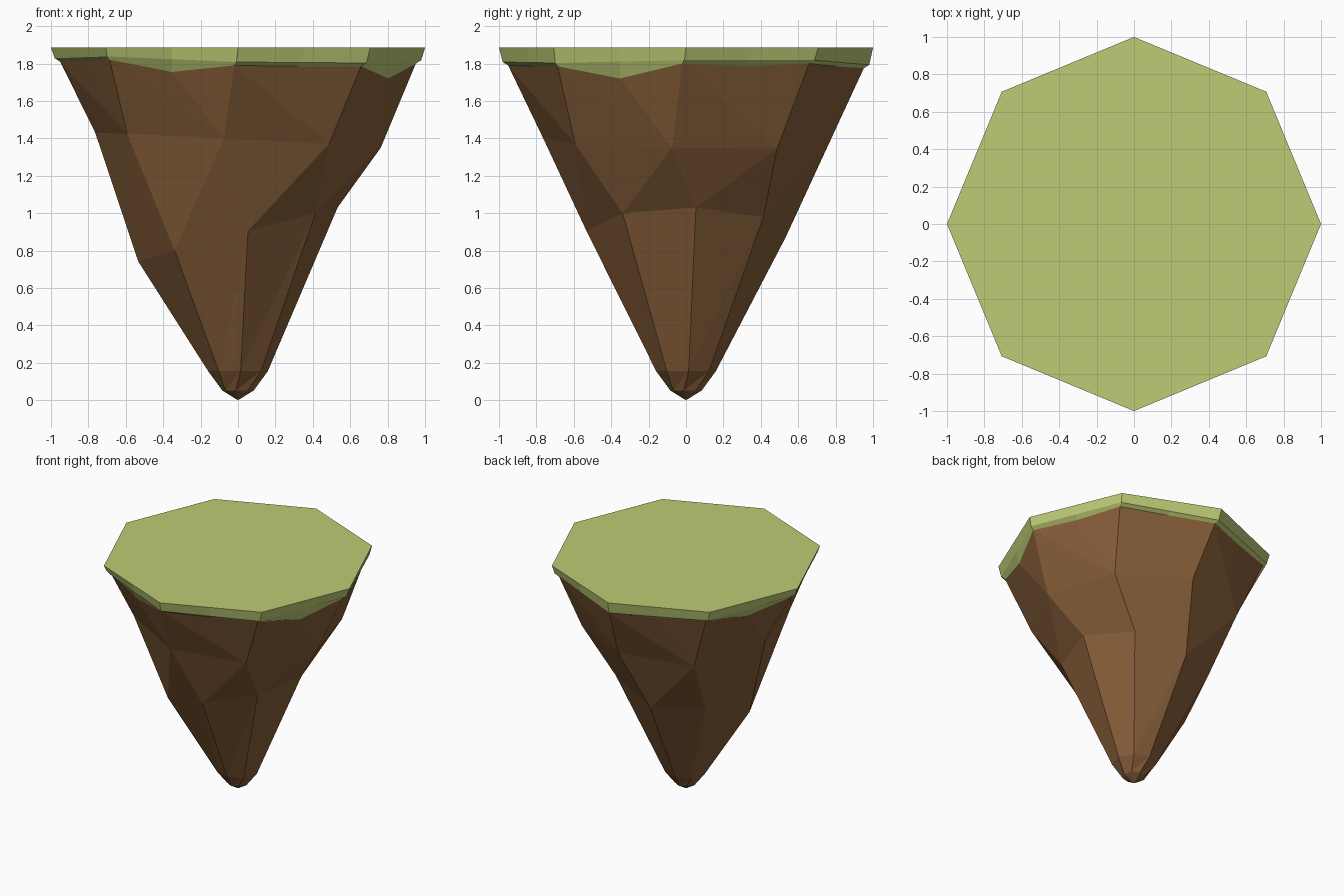
import bpy, bmesh, math

if "Cube" in bpy.data.objects:
    bpy.data.objects.remove(bpy.data.objects["Cube"])

def material(name, rgb):
    m = bpy.data.materials.new(name)
    m.diffuse_color = (*rgb, 1.0)
    m.use_nodes = True
    m.node_tree.nodes["Principled BSDF"].inputs["Base Color"].default_value = m.diffuse_color
    return m

grass_mat = material("grass green", (0.51, 0.60, 0.178))
rock_mat = material("earth brown", (0.243, 0.114, 0.041))

# Corner heights, starting at +x and going counter-clockwise
RIM_Z = [1.80, 1.80, 1.775, 1.79, 1.81, 1.82, 1.79, 1.785]
DIP_Z = [1.785, 1.785, 1.775, 1.75, 1.81, 1.755, 1.785, 1.72]
UPPER_Z = [1.35, 1.345, 1.37, 1.34, 1.43, 1.425, 1.40, 1.37]
LOWER_Z = [1.03, 0.98, 0.87, 0.89, 0.74, 0.80, 0.905, 1.00]

def ring(radius, heights, twist=0.0):
    """Eight twisted corner points."""
    pts = []
    for k, z in enumerate(heights):
        a = math.radians(45 * k + twist)
        pts.append((radius * math.cos(a), radius * math.sin(a), z))
    return pts

def with_middles(pts, mid_z=None):
    """Insert the middle of each side, optionally at its own height."""
    out = []
    for k, p in enumerate(pts):
        q = pts[(k + 1) % 8]
        z = (p[2] + q[2]) / 2 if mid_z is None else mid_z[k]
        out += [p, ((p[0] + q[0]) / 2, (p[1] + q[1]) / 2, z)]
    return out

def finish(bm, name, mat):
    me = bpy.data.meshes.new(name)
    bm.to_mesh(me)
    bm.free()
    me.materials.append(mat)
    bpy.context.collection.objects.link(bpy.data.objects.new(name, me))

rim = with_middles(ring(0.951, RIM_Z, -1.2), DIP_Z)

# Grass cap: flat octagonal top, short side and ragged tucked-in fringe
bm = bmesh.new()
levels = [with_middles(ring(1.0, [1.885] * 8)),
          with_middles(ring(0.98, [z + 0.018 for z in RIM_Z], -0.5)), rim]
rows = [[bm.verts.new(p) for p in lv] for lv in levels]
bm.faces.new(rows[0])
for up, dn in zip(rows, rows[1:]):
    for i in range(16):
        j = (i + 1) % 16
        bm.faces.new((up[i], dn[i], dn[j], up[j]))
finish(bm, "grass_cap", grass_mat)

# Rock: faceted cone of twisted rings below the fringe
bm = bmesh.new()
top = [bm.verts.new(p) for p in rim]
rows = [[bm.verts.new(p) for p in r] for r in (
    ring(0.767, UPPER_Z, -5.6), ring(0.535, LOWER_Z, 5.7),
    ring(0.16, [0.155] * 8, 5.0), ring(0.085, [0.052] * 8, -8.0))]
tip = bm.verts.new((0, 0, 0))
for k in range(8):
    n = (k + 1) % 8
    a, b = rows[0][k], rows[0][n]
    corner, mid, nxt = top[2 * k], top[2 * k + 1], top[2 * n]
    bm.faces.new((corner, a, b))
    bm.faces.new((corner, b, mid))
    bm.faces.new((mid, b, nxt))
    for up, dn in zip(rows, rows[1:]):
        bm.faces.new((up[k], dn[k], up[n]))
        bm.faces.new((up[n], dn[k], dn[n]))
    bm.faces.new((rows[-1][k], tip, rows[-1][n]))
finish(bm, "rock_base", rock_mat)
